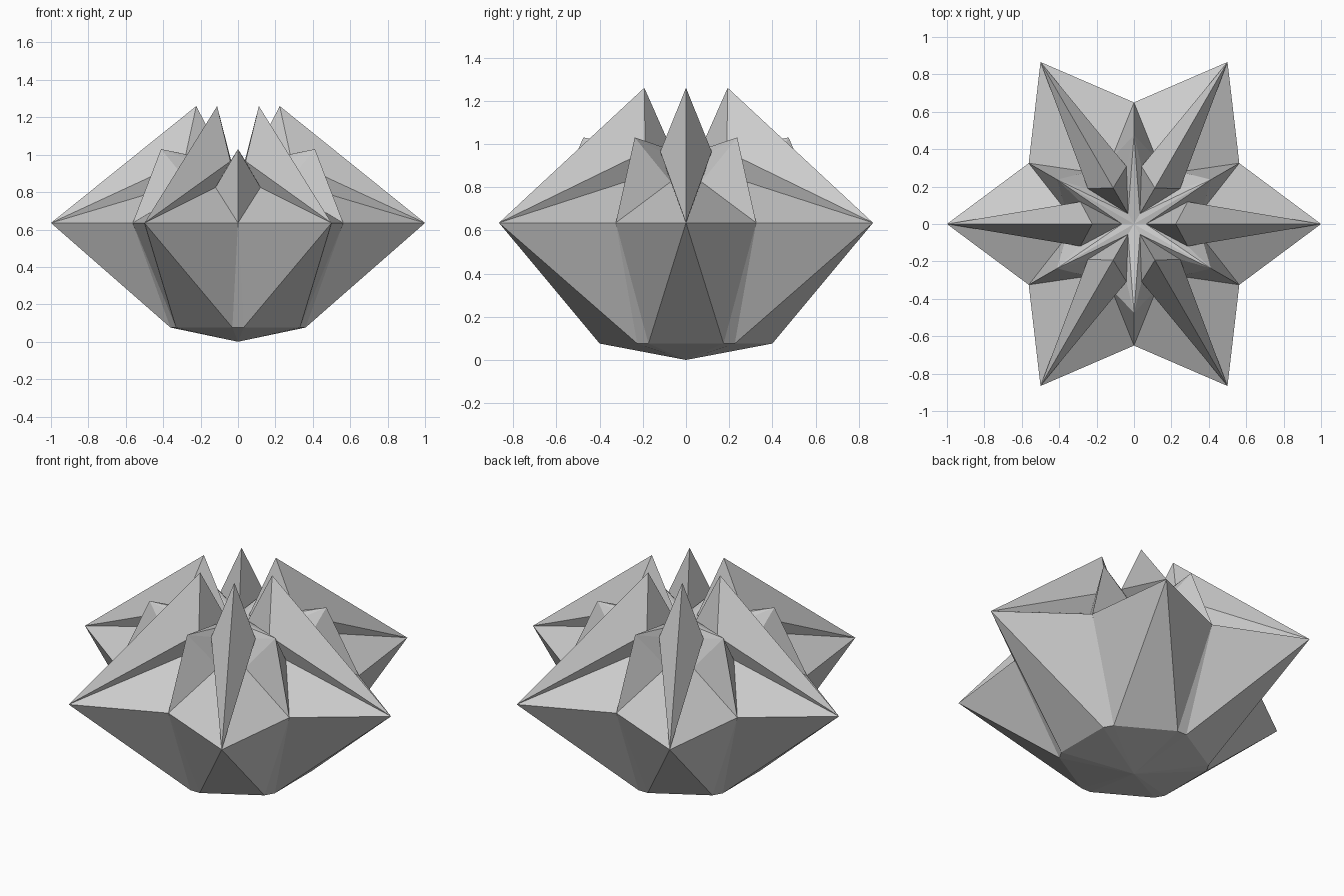
import bpy, bmesh
from math import radians, cos, sin
from mathutils import Matrix, Vector

if "Cube" in bpy.data.objects:
    bpy.data.objects.remove(bpy.data.objects["Cube"])


def polar(r, deg, z):
    a = radians(deg)
    return Vector((r * cos(a), r * sin(a), z))


def lateral(r, side, deg, z):
    """Point at distance r along a spoke, shifted sideways."""
    return Matrix.Rotation(radians(deg), 3, 'Z') @ Vector((r, side, z))


def radial_mesh(name, faces):
    """Mirror a half sector (0 to 30 degrees) and repeat it six times."""
    bm = bmesh.new()
    for k in range(6):
        rot = Matrix.Rotation(radians(60 * k), 3, 'Z')
        for sign in (1, -1):
            for f in faces:
                pts = [rot @ Vector((p.x, p.y * sign, p.z)) for p in f]
                bm.faces.new([bm.verts.new(p) for p in (pts if sign > 0 else pts[::-1])])
    bmesh.ops.remove_doubles(bm, verts=bm.verts, dist=0.0005)
    me = bpy.data.meshes.new(name)
    bm.to_mesh(me)
    bm.free()
    ob = bpy.data.objects.new(name, me)
    bpy.context.collection.objects.link(ob)
    return ob


# Shared star outline
RIM = 0.635
tip = polar(1.0, 0, RIM)
notch = polar(0.65, 30, RIM)

# Lower cup: shallow pointed base and flared facets
base = Vector((0, 0, 0))
ring = polar(0.401, 25.7, 0.076)
ring_mid = polar(0.401 * cos(radians(4.3)), 30, 0.076)
ring_front = Vector((ring.x, 0, 0.076))
radial_mesh("lower_cup", [
    (base, ring, ring_front),
    (base, ring_mid, ring),
    (ring_front, ring, tip),
    (ring, notch, tip),
    (ring, ring_mid, notch),
])

# Upper crown: six tall petals, six short petals and the central star
tall = polar(0.223, 0, 1.26)
tall_side = Vector((0.287, 0.119, 0.965))
tall_inner = polar(0.064, 0, 0.95)
short = polar(0.475, 30, 1.03)
short_side = lateral(0.35, -0.12, 30, 0.825)
centre = Vector((0, 0, 0.945))
radial_mesh("upper_petals", [
    (tip, tall_side, tall),
    (tall, tall_side, tall_inner),
    (tip, notch, short_side),
    (tip, short_side, tall_side),
    (notch, short, short_side),
    (short_side, short, tall_side),
    (tall_side, short, tall_inner),
    (short, centre, tall_inner),
])
